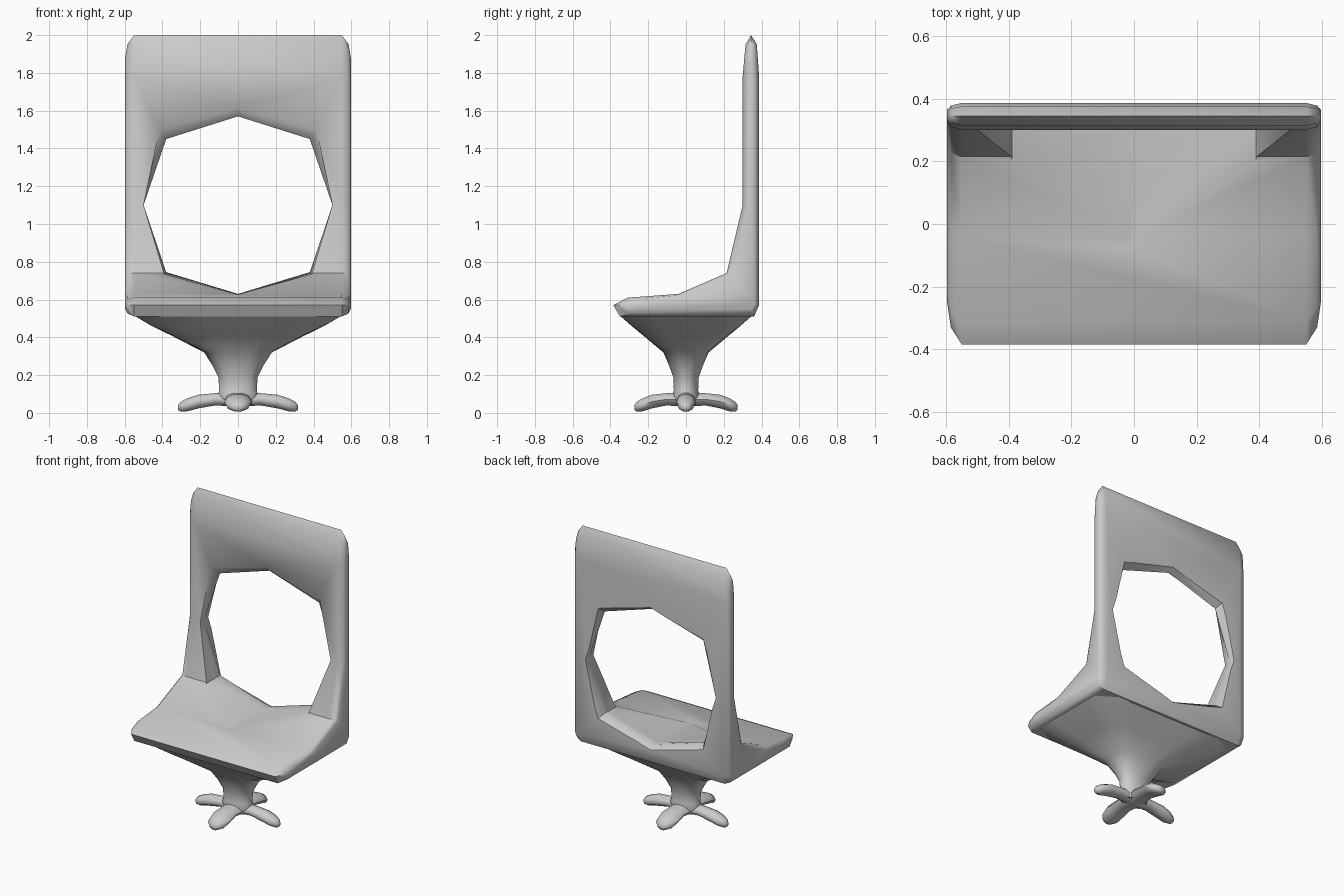
import bpy, bmesh
from math import cos, sin, pi, radians

if "Cube" in bpy.data.objects:
    bpy.data.objects.remove(bpy.data.objects["Cube"])


def loft(name, rings):
    """Skin a list of equal-length rings and cap both ends."""
    bm = bmesh.new()
    loops = [[bm.verts.new(p) for p in ring] for ring in rings]
    n = len(loops[0])
    for a, b in zip(loops, loops[1:]):
        for i in range(n):
            j = (i + 1) % n
            bm.faces.new((a[i], a[j], b[j], b[i]))
    bm.faces.new(loops[0])
    bm.faces.new(loops[-1])
    bmesh.ops.recalc_face_normals(bm, faces=bm.faces[:])
    me = bpy.data.meshes.new(name)
    bm.to_mesh(me)
    bm.free()
    ob = bpy.data.objects.new(name, me)
    bpy.context.collection.objects.link(ob)
    return ob


def smooth(ob, angle):
    bpy.ops.object.select_all(action='DESELECT')
    ob.select_set(True)
    bpy.context.view_layer.objects.active = ob
    bpy.ops.object.shade_smooth_by_angle(angle=radians(angle))


# Seat and back: side profile (y, z) lofted across x, shrinking at the rims
full = [(0.345, 2.0), (0.315, 1.95), (0.30, 1.78), (0.30, 1.1), (0.215, 0.74),
        (-0.04, 0.63), (-0.31, 0.61), (-0.385, 0.57), (-0.35, 0.51),
        (0.36, 0.51), (0.387, 0.57), (0.387, 1.78), (0.375, 1.95)]
rim = [(0.345, 1.88), (0.33, 1.84), (0.325, 1.75), (0.325, 1.1), (0.245, 0.73),
       (-0.04, 0.61), (-0.20, 0.59), (-0.25, 0.57), (-0.22, 0.55),
       (0.345, 0.55), (0.365, 0.58), (0.365, 1.75), (0.36, 1.84)]
sections = [(0.55, 0.0), (0.585, 0.4), (0.597, 1.0)]
sections = [(-x, t) for x, t in reversed(sections)] + sections
seat = loft("seat_and_back", [
    [(x, a[0] + (b[0] - a[0]) * t, a[1] + (b[1] - a[1]) * t)
     for a, b in zip(full, rim)] for x, t in sections])


# Eight-sided hole, narrowest halfway through the back
def octagon(y, top, shoulder, hip, bottom):
    half = [shoulder, (0.5, 1.1), hip]
    pts = [(0, top)] + half + [(0, bottom)] + [(-x, z) for x, z in reversed(half)]
    return [(x, y, z) for x, z in pts]


wide = (1.61, (0.415, 1.50), (0.39, 0.735), 0.627)
cutter = loft("hole_cutter", [
    octagon(-0.45, *wide),
    octagon(0.30, *wide),
    octagon(0.345, 1.57, (0.38, 1.45), (0.38, 0.745), 0.63),
    octagon(0.40, 1.60, (0.41, 1.49), (0.41, 0.71), 0.60)])
cutter.hide_render = True
mod = seat.modifiers.new("hole", 'BOOLEAN')
mod.operation = 'DIFFERENCE'
mod.solver = 'EXACT'
mod.object = cutter
bpy.context.view_layer.objects.active = seat
bpy.ops.object.modifier_apply(modifier="hole")
bpy.data.objects.remove(cutter)
smooth(seat, 50)


# Pedestal: rectangular funnel under the seat narrowing into a round stem
def rounded_ring(hx, hy, z, corner):
    pts = []
    for i in range(24):
        a = 2 * pi * (i + 0.5) / 24
        c, s = cos(a), sin(a)
        k = 1 / max(abs(c), abs(s))
        k = 1 + (k - 1) * corner
        pts.append((hx * c * k, hy * s * k, z))
    return pts


pedestal = loft("pedestal", [rounded_ring(*r) for r in [
    (0.55, 0.35, 0.515, 1.0), (0.46, 0.29, 0.462, 0.95),
    (0.35, 0.225, 0.408, 0.85), (0.18, 0.12, 0.32, 0.6),
    (0.135, 0.09, 0.25, 0.3), (0.105, 0.068, 0.19, 0.1),
    (0.10, 0.065, 0.12, 0.0), (0.11, 0.075, 0.09, 0.0),
    (0.09, 0.06, 0.045, 0.0)]])
smooth(pedestal, 60)

# Four feet: rounded arms (reach, centre height, half width, half height)
arm = [(0.0, 0.07, 1.0, 0.04), (0.12, 0.072, 0.9, 0.034), (0.21, 0.060, 1.0, 0.038),
       (0.27, 0.042, 0.9, 0.036), (0.305, 0.032, 0.55, 0.027), (0.318, 0.029, 0.25, 0.012)]
for name, turn, length, width in [("right_foot", 0, 1.0, 0.05), ("back_foot", 1, 0.86, 0.072),
                                  ("left_foot", 2, 1.0, 0.05), ("front_foot", 3, 0.86, 0.072)]:
    ca, sa = cos(turn * pi / 2), sin(turn * pi / 2)
    rings = []
    for r, zc, w, h in arm:
        ring = []
        for i in range(10):
            a = 2 * pi * i / 10
            u, v = r * length, w * width * cos(a)
            ring.append((u * ca - v * sa, u * sa + v * ca, zc + h * sin(a)))
        rings.append(ring)
    smooth(loft(name, rings), 60)
